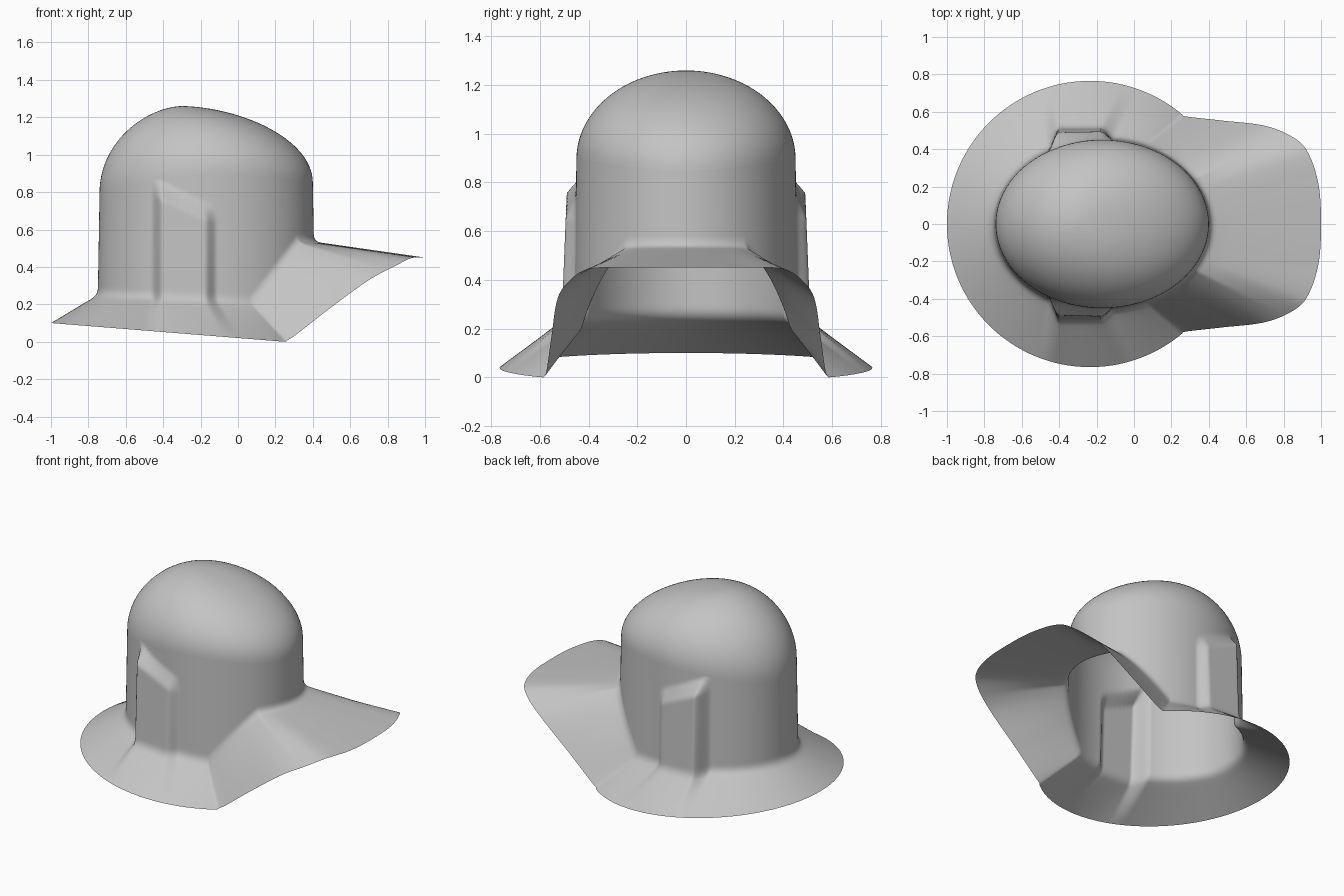
import bpy
import bmesh
import math
from mathutils import Vector

COLS = 360          # columns around the helmet
CORNER = 66         # angle where the round brim turns into the visor

cube = bpy.data.objects.get("Cube")
if cube:
    bpy.data.objects.remove(cube, do_unlink=True)

grey = bpy.data.materials.new("plain_grey")
grey.use_nodes = True
colour = (0.55, 0.55, 0.55, 1)
grey.diffuse_color = colour
grey.node_tree.nodes["Principled BSDF"].inputs["Base Color"].default_value = colour


def clamp(v):
    return max(0.0, min(1.0, v))


def ease(v):
    v = clamp(v)
    return v * v * (3 - 2 * v)


# Visor rim: angle, then point
RIM = [(0, (1, 0, .45)), (12, (.985, .22, .45)), (24, (.92, .40, .445)),
       (30, (.84, .47, .405)), (38, (.70, .525, .33)), (50, (.48, .552, .17)),
       (62, (.30, .572, .03)), (CORNER, (.25, .58, 0))]


def rim_slope(i):
    if i == 0:
        return Vector((0, .22 / 12, 0))
    lo, hi = RIM[i - 1], RIM[min(i + 1, len(RIM) - 1)]
    return (Vector(hi[1]) - Vector(lo[1])) / (hi[0] - lo[0])


def rim_point(a):
    """Outer edge of the brim at angle a (0 front of visor, 180 back)."""
    if a >= CORNER:
        t = math.radians(50 + (a - CORNER) * 130 / (180 - CORNER))
        x = -.235 + .765 * math.cos(t)
        return Vector((x, .765 * math.sin(t), .1 * clamp((.25 - x) / 1.25)))
    i = max(k for k in range(len(RIM) - 1) if RIM[k][0] <= a)
    (a0, p0), (a1, p1) = RIM[i], RIM[i + 1]
    h = a1 - a0
    t = (a - a0) / h
    return (Vector(p0) * (1 + 2 * t) * (1 - t) ** 2 + rim_slope(i) * h * t * (1 - t) ** 2
            + Vector(p1) * t * t * (3 - 2 * t) + rim_slope(i + 1) * h * t * t * (t - 1))


def seam_height(a):
    c = math.cos(math.radians(a))
    return .825 + .025 * c + .07 * (1 - c * c)


def wall_point(a, z):
    """Oval wall with a raised ear panel on the side."""
    t = math.radians(a)
    k = 1 + .03 * (seam_height(a) - z)
    x = -.17 + .57 * k * math.cos(t)
    y = .45 * k * math.sin(t)
    panel = ease((x + .46) / .06) * ease((-.11 - x) / .07)
    panel *= clamp((.86 - .45 * (x + .43) - z) / .09)
    y += panel * max(0, .51 - .04 * (z - .25) - y)
    return Vector((x, y, z))


def base_height(a):
    x = -.17 + .58 * math.cos(math.radians(a))
    if a >= CORNER:
        return .21 + .04 * clamp((.066 - x) / .82)
    return min(.535, .21 + (x - .066) * 1.28)


def shell_column(a):
    """Points from the brim edge, through a fillet, up to the seam."""
    outer, z0, top = rim_point(a), base_height(a), seam_height(a)
    base = wall_point(a, z0)
    start = base + (outer - base).normalized() * .04
    end = wall_point(a, z0 + .04)
    pts = [outer.lerp(start, i / 8) for i in range(8)]
    for i in range(6):
        t = i / 5
        pts.append(start * (1 - t) ** 2 + base * 2 * t * (1 - t) + end * t * t)
    pts += [wall_point(a, z0 + .04 + (top - z0 - .04) * i / 36) for i in range(1, 37)]
    return pts


def dome_column(a):
    """Points from the seam to just below the crown."""
    seam = wall_point(a, seam_height(a))
    power = 1 + .15 * math.cos(math.radians(a)) ** 2
    pts = []
    for i in range(28):
        t = math.pi / 2 * i / 28
        r = math.cos(t) ** power
        pts.append(Vector((-.3 + (seam.x + .3) * r, seam.y * r,
                           seam.z + (1.26 - seam.z) * math.sin(t))))
    return pts


def loft(name, column, crown=None):
    bm = bmesh.new()
    grid = []
    for c in range(COLS):
        a = c * 360 / COLS
        side = 1 if a <= 180 else -1
        pts = column(a if side > 0 else 360 - a)
        grid.append([bm.verts.new((p.x, p.y * side, p.z)) for p in pts])
    for c in range(COLS):
        left, right = grid[c], grid[(c + 1) % COLS]
        for r in range(len(left) - 1):
            bm.faces.new((left[r], right[r], right[r + 1], left[r + 1]))
    if crown:
        tip = bm.verts.new(crown)
        for c in range(COLS):
            bm.faces.new((grid[c][-1], grid[(c + 1) % COLS][-1], tip))
    mesh = bpy.data.meshes.new(name)
    bm.to_mesh(mesh)
    bm.free()
    mesh.materials.append(grey)
    obj = bpy.data.objects.new(name, mesh)
    bpy.context.collection.objects.link(obj)
    bpy.ops.object.select_all(action='DESELECT')
    obj.select_set(True)
    bpy.context.view_layer.objects.active = obj
    bpy.ops.object.shade_smooth_by_angle(angle=math.radians(50))
    return obj


# Wall, ear panels, brim and visor as one thin sheet
loft("helmet_wall_and_brim", shell_column)
# Rounded crown
loft("helmet_dome", dome_column, crown=(-.3, 0, 1.26))
